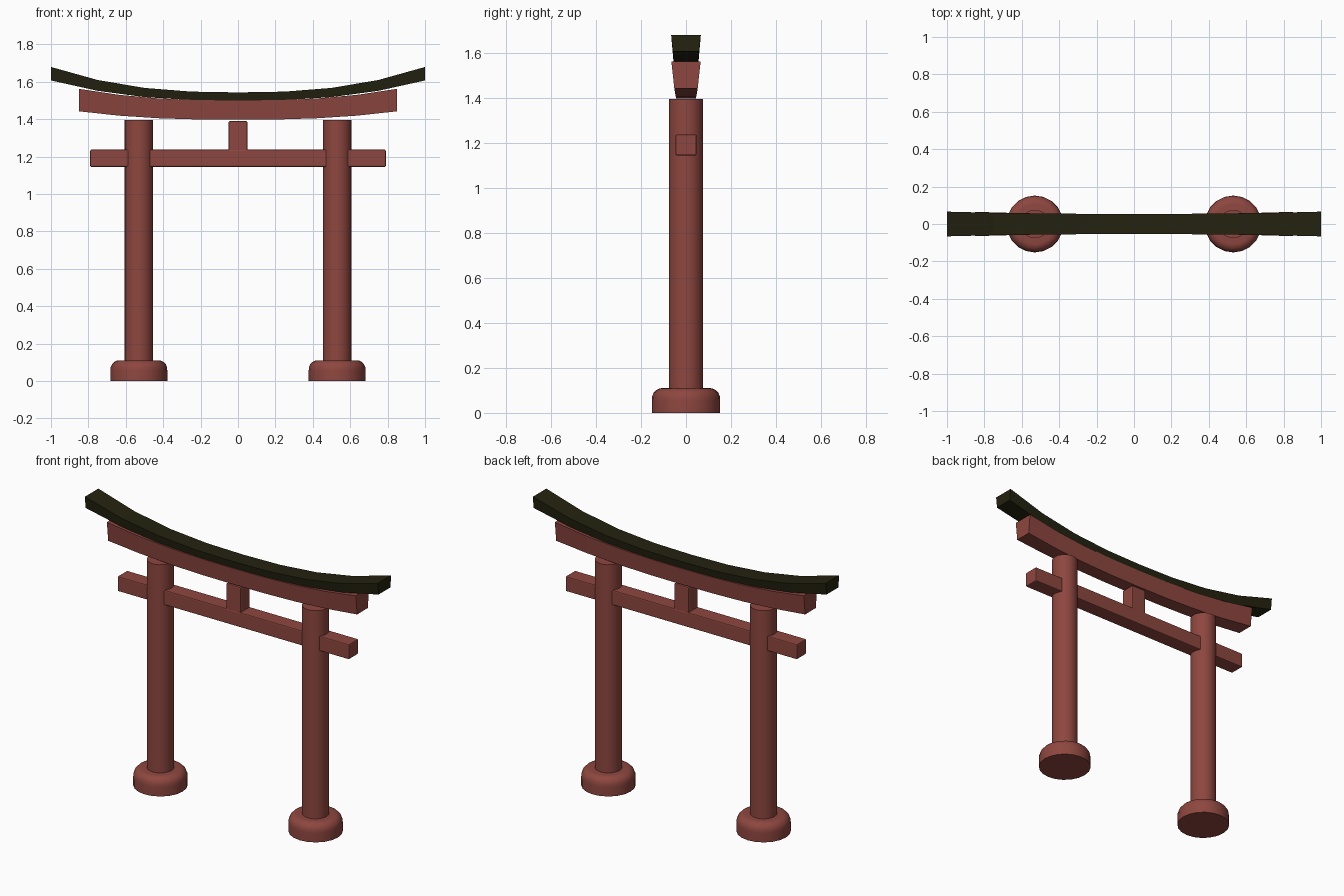
import bpy, bmesh, math

if "Cube" in bpy.data.objects:
    bpy.data.objects.remove(bpy.data.objects["Cube"])


def material(name, rgb):
    m = bpy.data.materials.new(name)
    m.diffuse_color = (*rgb, 1)
    m.use_nodes = True
    m.node_tree.nodes["Principled BSDF"].inputs["Base Color"].default_value = m.diffuse_color
    return m


RED = material("brick red", (0.27, 0.062, 0.05))
DARK = material("dark olive black", (0.017, 0.016, 0.005))


def make(name, verts, faces, mat, smooth=False):
    me = bpy.data.meshes.new(name)
    me.from_pydata(verts, [], faces)
    bm = bmesh.new()
    bm.from_mesh(me)
    bmesh.ops.recalc_face_normals(bm, faces=bm.faces)
    bm.to_mesh(me)
    bm.free()
    me.materials.append(mat)
    ob = bpy.data.objects.new(name, me)
    bpy.context.collection.objects.link(ob)
    if smooth:
        bpy.ops.object.select_all(action='DESELECT')
        bpy.context.view_layer.objects.active = ob
        ob.select_set(True)
        bpy.ops.object.shade_smooth_by_angle(angle=math.radians(40))
    return ob


def lathe(name, x, profile, sides):
    """Closed solid of revolution from (radius, z) rings."""
    n = sides
    verts = [(x + r * math.cos(2 * math.pi * i / n), r * math.sin(2 * math.pi * i / n), z)
             for r, z in profile for i in range(n)]
    faces = [(k * n + i, k * n + (i + 1) % n, (k + 1) * n + (i + 1) % n, (k + 1) * n + i)
             for k in range(len(profile) - 1) for i in range(n)]
    faces += [tuple(range(n)), tuple(range((len(profile) - 1) * n, len(profile) * n))]
    return make(name, verts, faces, RED, True)


def box(name, hx, hy, z0, z1, bevel=0.006):
    v = [(x, y, z) for z in (z0, z1) for x, y in ((-hx, -hy), (hx, -hy), (hx, hy), (-hx, hy))]
    f = [(0, 1, 2, 3), (4, 5, 6, 7)] + [(i, (i + 1) % 4, (i + 1) % 4 + 4, i + 4) for i in range(4)]
    ob = make(name, v, f, RED)
    b = ob.modifiers.new("bevel", 'BEVEL')
    b.width = bevel
    b.segments = 2
    return ob


def curved_beam(name, half, bottom, top, y_bottom, y_top, mat, segs=8):
    """Upswept beam; each pair is (value at centre, value at ends)."""
    verts = []
    for i in range(segs + 1):
        s = 2 * i / segs - 1
        t = abs(s) ** 2.5
        zb, zt, yb, yt = (a + (b - a) * t for a, b in (bottom, top, y_bottom, y_top))
        x = s * half
        verts += [(x, -yb, zb), (x, yb, zb), (x, yt, zt), (x, -yt, zt)]
    faces = [(k * 4 + j, k * 4 + (j + 1) % 4, k * 4 + 4 + (j + 1) % 4, k * 4 + 4 + j)
             for k in range(segs) for j in range(4)]
    faces += [(0, 1, 2, 3), tuple(range(segs * 4, segs * 4 + 4))]
    return make(name, verts, faces, mat)


# Pillars on rounded foot stones
for side, x in (("left", -0.53), ("right", 0.53)):
    lathe(side + "_pillar", x, [(0.076, 0.02), (0.076, 1.395)], 24)
    foot = [(0.152, 0.0), (0.152, 0.055)]
    foot += [(0.107 + 0.045 * math.cos(a), 0.062 + 0.048 * math.sin(a))
             for a in (math.radians(d) for d in (15, 35, 55, 75, 90))]
    lathe(side + "_foot", x, foot, 20)

# Straight tie beam and central strut
box("tie_beam", 0.79, 0.047, 1.145, 1.237)
box("centre_strut", 0.05, 0.045, 1.22, 1.39)

# Curved lintel and dark cap
curved_beam("lintel", 0.85, (1.397, 1.442), (1.50, 1.562), (0.044, 0.052), (0.053, 0.065), RED)
curved_beam("roof_cap", 1.0, (1.499, 1.607), (1.543, 1.679), (0.047, 0.058), (0.054, 0.066), DARK)
